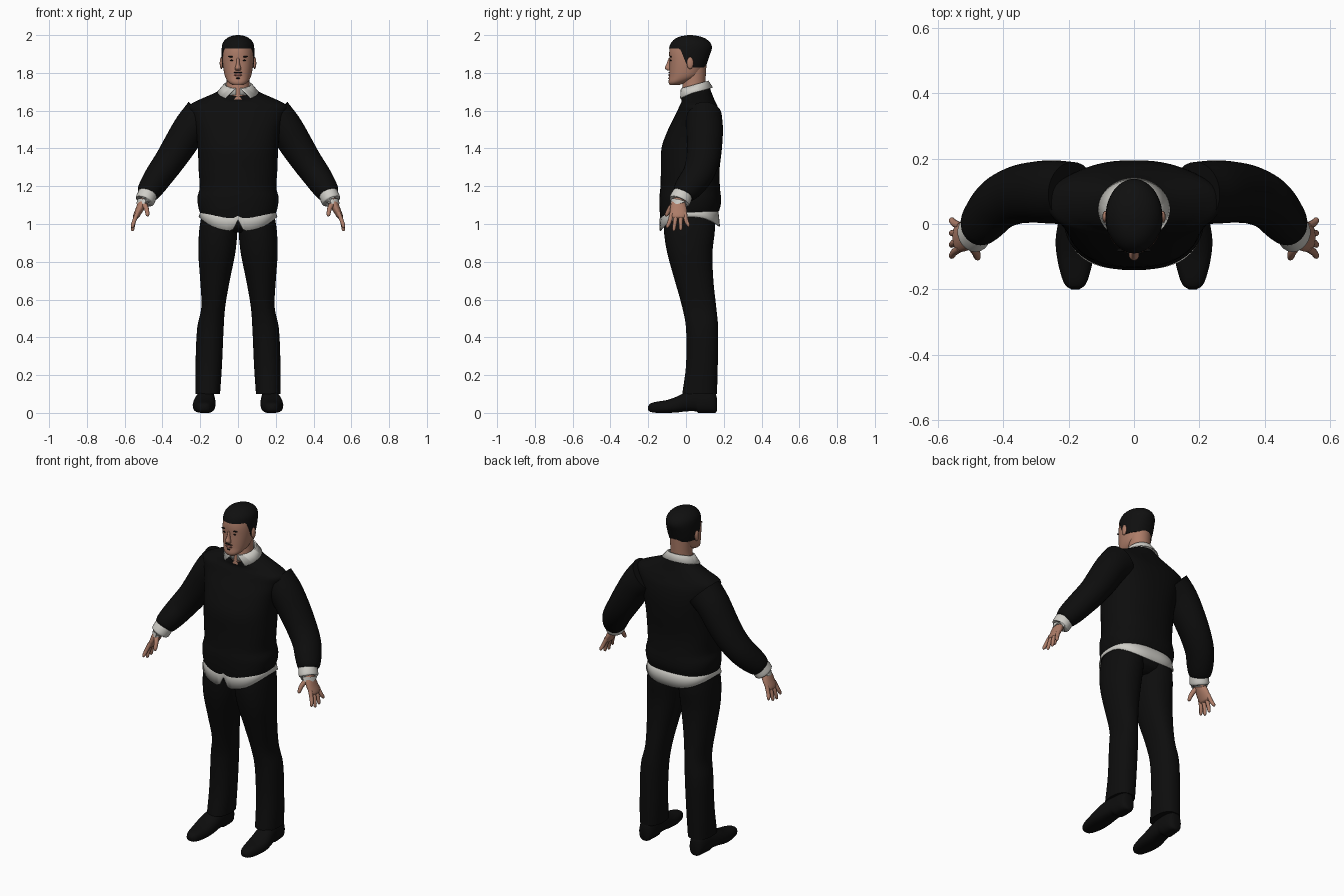
import bpy, bmesh, math
from mathutils import Vector

if "Cube" in bpy.data.objects:
    bpy.data.objects.remove(bpy.data.objects["Cube"])


def material(name, r, g, b):
    m = bpy.data.materials.new(name)
    m.diffuse_color = (r, g, b, 1)
    m.use_nodes = True
    m.node_tree.nodes["Principled BSDF"].inputs["Base Color"].default_value = m.diffuse_color
    return m


BLACK = material("black cloth", .004, .004, .004)
HAIR = material("black hair", .005, .005, .005)
WHITE = material("white shirt", .62, .61, .57)
SKIN = material("skin", .42, .205, .14)
LIPS = material("lips", .27, .10, .08)


def interp(keys, t):
    """Smooth curve through rows whose first value is the parameter."""
    def slope(i, c):
        a, b = keys[max(i - 1, 0)], keys[min(i + 1, len(keys) - 1)]
        return (b[c] - a[c]) / (b[0] - a[0])
    i = 0
    while i < len(keys) - 2 and t > keys[i + 1][0]:
        i += 1
    a, b = keys[i], keys[i + 1]
    h = b[0] - a[0]
    s = min(max((t - a[0]) / h, 0), 1)
    return [a[c] * (1 + 2 * s) * (1 - s) ** 2 + b[c] * s * s * (3 - 2 * s)
            + h * slope(i, c) * s * (1 - s) ** 2 + h * slope(i + 1, c) * s * s * (s - 1)
            for c in range(1, len(a))]


def samples(keys, steps):
    ts = [a[0] + (b[0] - a[0]) * k / steps for a, b in zip(keys, keys[1:]) for k in range(steps)]
    return ts + [keys[-1][0]]


def oval(a, p):
    c, s = math.cos(a), math.sin(a)
    return (math.copysign(abs(c) ** (2 / p), c), math.copysign(abs(s) ** (2 / p), s))


def skin_rows(name, rows, mat, mirror=False, closed=True, cap=True, thick=0):
    """Join rows of points into one smooth surface."""
    bm = bmesh.new()
    vs = [[bm.verts.new(p) for p in r] for r in rows]
    n = len(rows[0])
    for r0, r1 in zip(vs, vs[1:]):
        for j in range(n if closed else n - 1):
            k = (j + 1) % n
            bm.faces.new((r0[j], r0[k], r1[k], r1[j]))
    if cap:
        bm.faces.new(vs[0][::-1])
        bm.faces.new(vs[-1])
    bmesh.ops.recalc_face_normals(bm, faces=bm.faces)
    me = bpy.data.meshes.new(name)
    bm.to_mesh(me)
    bm.free()
    ob = bpy.data.objects.new(name, me)
    bpy.context.collection.objects.link(ob)
    me.materials.append(mat)
    bpy.ops.object.select_all(action='DESELECT')
    ob.select_set(True)
    bpy.context.view_layer.objects.active = ob
    bpy.ops.object.shade_smooth_by_angle(angle=math.radians(50))
    if thick:
        ob.modifiers.new("thickness", 'SOLIDIFY').thickness = thick
    if mirror:
        ob.modifiers.new("mirror", 'MIRROR')
    return ob


def loft(name, keys, mat, mirror=False, n=40, steps=4):
    """Stacked ovals; keys: z, cx, cy, rx, ry, power, tilt."""
    rows = []
    for z in samples(keys, steps):
        cx, cy, rx, ry, p, tilt = interp(keys, z)
        rows.append([(cx + rx * u, cy + ry * v, z + tilt * ry * v)
                     for u, v in (oval(2 * math.pi * j / n, p) for j in range(n))])
    return skin_rows(name, rows, mat, mirror)


def tube(name, pts, mat, n=20, steps=4):
    """Mirrored tube; pts: x, y, z, radius along y, radius across."""
    keys = [(i, *p) for i, p in enumerate(pts)]
    rows = []
    for t in samples(keys, steps):
        x, y, z, ru, rv = interp(keys, t)
        a = Vector(interp(keys, max(t - .2, 0))[:3])
        b = Vector(interp(keys, min(t + .2, len(pts) - 1))[:3])
        d = (b - a).normalized()
        u = Vector((0, 1, 0))
        u = (u - d * u.dot(d)).normalized()
        v = d.cross(u)
        rows.append([Vector((x, y, z)) + u * ru * math.cos(w) + v * rv * math.sin(w)
                     for w in (2 * math.pi * j / n for j in range(n))])
    return skin_rows(name, rows, mat, True)


# Sweater body
loft("sweater", [(1.05, 0, .02, .198, .155, 2.5, .12), (1.09, 0, .022, .21, .162, 2.4, .08),
                 (1.14, 0, .022, .215, .163, 2.3, 0), (1.19, 0, .022, .203, .158, 2.3, 0),
                 (1.28, 0, .022, .208, .155, 2.3, 0), (1.40, 0, .03, .213, .16, 2.3, 0),
                 (1.50, 0, .05, .225, .145, 2.4, 0), (1.58, 0, .065, .25, .12, 2.4, 0),
                 (1.625, 0, .066, .262, .10, 2.4, 0), (1.655, 0, .062, .21, .086, 2.2, .1),
                 (1.68, 0, .055, .15, .08, 2, .2), (1.70, 0, .05, .10, .075, 2, .3)], BLACK, n=56)

# Sleeves and shirt cuffs
tube("sleeve", [(.19, .095, 1.57, .095, .105), (.25, .098, 1.51, .097, .092),
                (.31, .097, 1.415, .093, .087), (.365, .087, 1.33, .088, .08),
                (.415, .062, 1.26, .082, .075), (.455, .018, 1.20, .075, .068),
                (.478, -.013, 1.165, .062, .058), (.482, -.018, 1.158, .045, .045)], BLACK, n=28)
tube("cuff", [(.472, -.01, 1.175, .05, .05), (.484, -.024, 1.145, .056, .052),
              (.494, -.034, 1.122, .056, .05), (.495, -.035, 1.12, .04, .036)], WHITE)

# Hands
tube("palm", [(.488, -.028, 1.14, .03, .025), (.505, -.04, 1.11, .038, .025),
              (.525, -.04, 1.07, .045, .02), (.54, -.04, 1.04, .042, .016),
              (.543, -.04, 1.03, .03, .01)], SKIN)
for label, by, ty, tz in (("index", -.074, -.098, .978), ("middle", -.051, -.064, .962),
                          ("ring", -.028, -.028, .966), ("little", -.007, .012, .985)):
    tube(label + "_finger", [(.532, by, 1.06, .012, .012), (.55, (by + ty) / 2, 1.015, .011, .011),
                             (.558, ty, tz + .01, .009, .009), (.558, ty, tz, .003, .003)], SKIN, 10, 3)
tube("thumb", [(.503, -.055, 1.115, .018, .016), (.485, -.085, 1.082, .013, .013),
               (.479, -.102, 1.05, .01, .01), (.478, -.105, 1.04, .003, .003)], SKIN, 10, 3)

# Trousers
loft("trouser_leg", [(.10, .16, .072, .065, .092, 2.4, 0), (.25, .155, .084, .07, .084, 2.2, 0),
                     (.45, .146, .085, .07, .085, 2.2, 0), (.56, .131, .07, .063, .09, 2.2, 0),
                     (.70, .122, .043, .078, .102, 2.2, 0), (.85, .112, .02, .098, .12, 2.2, 0),
                     (.97, .104, .018, .101, .135, 2.2, 0), (1.06, .096, .02, .094, .13, 2.2, 0)],
     BLACK, True)
loft("hips", [(.955, 0, .02, .10, .08, 2, 0), (.985, 0, .02, .18, .118, 2.2, 0),
              (1.07, 0, .02, .185, .13, 2.3, 0)], BLACK)

# Shirt tail: low at front and back, split in the middle of the front
tail = [[], [], []]
for j in range(96):
    u, v = oval(2 * math.pi * j / 96, 2.6)
    s = math.sin(2 * math.pi * j / 96)
    low = 1.038 - (.075 if s < 0 else .052) * s * s
    if s < 0:
        low += .06 * max(0, 1 - abs(u * .208) / .03)
    for row, f in zip(tail, (0, .5, 1)):
        row.append(((.194 + .014 * f) * u, .02 + (.15 + .01 * f) * v, 1.085 + (low - 1.085) * f))
skin_rows("shirt_tail", tail, WHITE, cap=False, thick=.006)

# Shoes: ovals strung along y; keys: y, cx, half width, top, bottom
shoe = [(-.2, .18, .012, .036, .014), (-.188, .18, .03, .05, .005), (-.15, .18, .045, .06, 0),
        (-.10, .18, .056, .068, 0), (-.05, .18, .06, .086, .002), (0, .176, .057, .11, .008),
        (.055, .171, .05, .125, .008), (.065, .17, .05, .126, 0), (.12, .168, .047, .125, 0),
        (.155, .168, .035, .11, 0), (.163, .168, .018, .08, .01)]
rows = []
for y in samples(shoe, 3):
    cx, w, top, bot = interp(shoe, y)
    row = []
    for j in range(28):
        u, v = oval(2 * math.pi * j / 28, 2.8)
        taper = 1 - .2 * max(v, 0) * min(top / .12, 1)
        row.append((cx + w * u * taper, y, max((top + bot) / 2 + (top - bot) / 2 * v, 0)))
    rows.append(row)
skin_rows("shoe", rows, BLACK, True)

# Head and neck
head = [(1.735, 0, -.062, .028, .024, 2.2, 0), (1.75, 0, -.044, .05, .048, 2.2, 0),
        (1.78, 0, -.01, .068, .079, 2.2, 0), (1.82, 0, .004, .077, .092, 2.2, 0),
        (1.86, 0, .012, .082, .099, 2.2, 0), (1.90, 0, .018, .084, .107, 2.1, 0),
        (1.93, 0, .024, .083, .110, 2, 0), (1.955, 0, .024, .077, .10, 2, 0),
        (1.975, 0, .022, .058, .077, 2, 0), (1.986, 0, .02, .035, .045, 2, 0),
        (1.99, 0, .02, .008, .01, 2, 0)]
loft("head", head, SKIN)
loft("neck", [(1.66, 0, .035, .068, .062, 2, 0), (1.74, 0, .042, .06, .06, 2, 0),
              (1.84, 0, .05, .062, .058, 2, 0)], SKIN)

# Hair cap following the skull, lower at the back
hair = [[] for _ in range(15)]
for j in range(64):
    a = 2 * math.pi * j / 64
    _, cy, _, ry, _, _ = interp(head, 1.88)
    f = min(max((cy + ry * math.sin(a) + .045) / .075, 0), 1)
    low = 1.93 - .102 * f * f * (3 - 2 * f)
    for k, row in enumerate(hair):
        t = max(k - 1, 0) / 13
        z = low + (1.99 - low) * (1 - (1 - t) ** 1.6)
        _, cy, rx, ry, p, _ = interp(head, z)
        u, v = oval(a, p)
        g = .97 if k == 0 else 1.035
        row.append((rx * g * u, cy + ry * g * v, z + .01 * t))
skin_rows("hair", hair, HAIR)

# Nose
loft("nose", [(1.812, 0, -.086, .014, .012, 2, 0), (1.824, 0, -.094, .016, .018, 2, 0),
              (1.845, 0, -.089, .010, .015, 2, 0), (1.88, 0, -.081, .007, .010, 2, 0)], SKIN, n=16)


def blob(name, x, y, z, rx, ry, rz, mat, mirror=False):
    rows = [[(x + rx * math.sin(b) * math.cos(a), y + ry * math.sin(b) * math.sin(a), z + rz * math.cos(b))
             for a in (2 * math.pi * j / 16 for j in range(16))]
            for b in (math.pi * (k + .05) / 8.1 for k in range(9))]
    return skin_rows(name, rows, mat, mirror)


def on_face(name, x, z, rx, rz, mat, mirror=False):
    """Thin plate resting on the face."""
    _, cy, hx, hy, p, _ = interp(head, z)
    y = cy - hy * (1 - (x / hx) ** p) ** (1 / p)
    return blob(name, x, y, z, rx, .005, rz, mat, mirror)


# Face details and ears
on_face("eyebrow", .036, 1.886, .018, .004, HAIR, True)
on_face("eye", .034, 1.866, .010, .004, HAIR, True)
on_face("moustache", 0, 1.802, .024, .003, HAIR)
on_face("mouth", 0, 1.789, .022, .006, LIPS)
on_face("chin_beard", 0, 1.772, .011, .004, HAIR)
blob("ear", .088, .022, 1.852, .009, .018, .032, SKIN, True)

# Folded shirt collar, open at the front with two points
collar = []
for rx, ry, z0, tilt, gap in ((.066, .064, 1.69, .28, 8), (.068, .067, 1.738, .28, 8),
                              (.076, .074, 1.738, .28, 12), (.11, .097, 1.698, .26, 38)):
    row = []
    for j in range(49):
        a = math.radians(-90 + gap + (360 - 2 * gap) * j / 48)
        y = ry * math.sin(a)
        drop = .012 * max(0, abs(j - 24) / 24 - .7) / .3 if gap == 38 else 0
        row.append((rx * math.cos(a), .045 + y, z0 + tilt * y - drop))
    collar.append(row)
skin_rows("collar", collar, WHITE, closed=False, cap=False, thick=.005)
